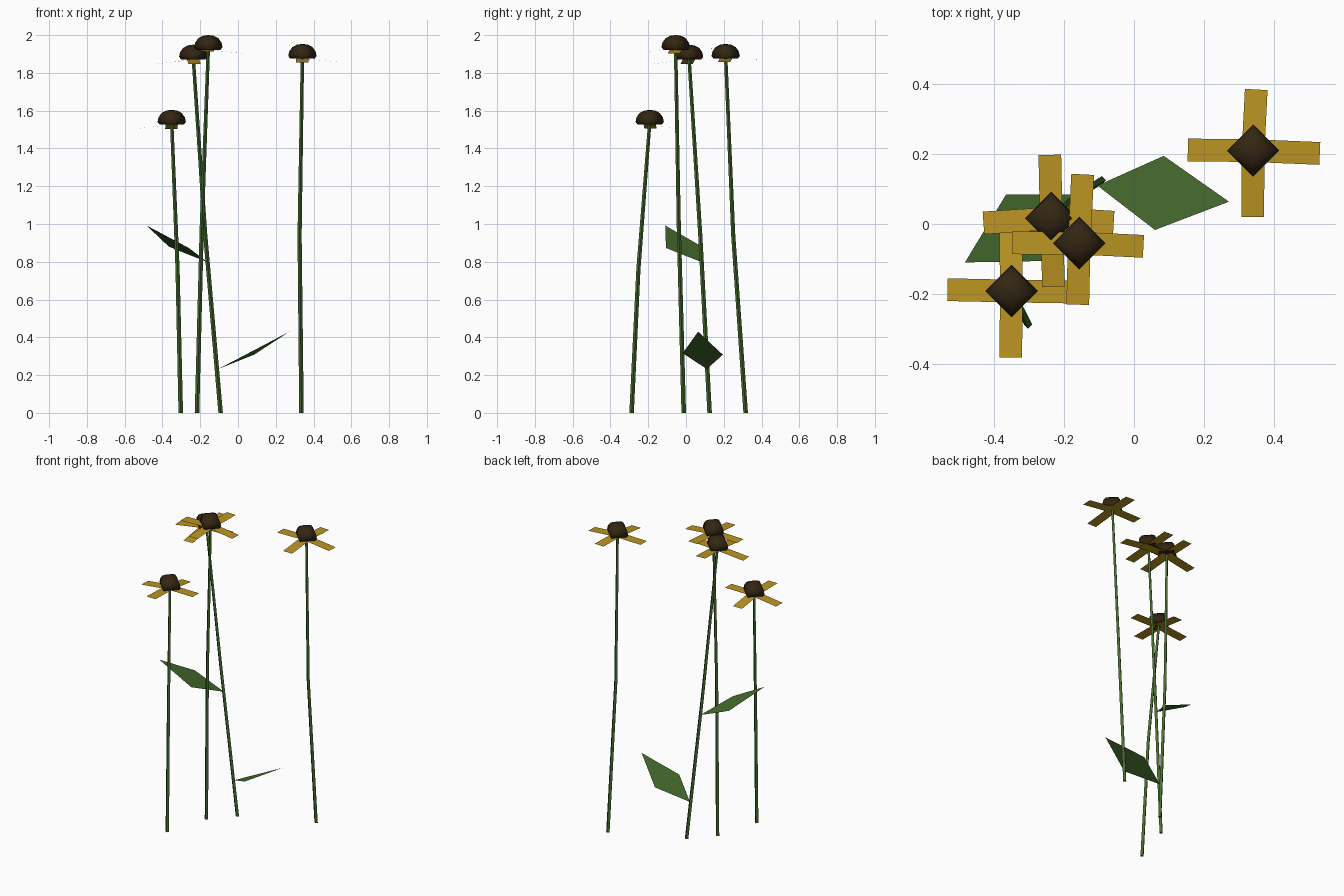
import bpy, bmesh, math
from mathutils import Vector

if "Cube" in bpy.data.objects:
    bpy.data.objects.remove(bpy.data.objects["Cube"])


def material(name, rgb):
    m = bpy.data.materials.new(name)
    m.diffuse_color = (*rgb, 1)
    m.use_nodes = True
    m.node_tree.nodes["Principled BSDF"].inputs["Base Color"].default_value = m.diffuse_color
    return m


GOLD = material("golden_yellow", (0.5, 0.3, 0.016))
GREEN = material("leaf_green", (0.06, 0.15, 0.027))
BROWN = material("dark_brown", (0.033, 0.019, 0.006))


def make(name, bm, mat):
    bmesh.ops.recalc_face_normals(bm, faces=bm.faces)
    me = bpy.data.meshes.new(name)
    bm.to_mesh(me)
    bm.free()
    me.materials.append(mat)
    ob = bpy.data.objects.new(name, me)
    bpy.context.collection.objects.link(ob)
    return ob


def loft(bm, rings, sides=4):
    """Skin square rings, given as (centre, radius), and close both ends."""
    loops = []
    for c, r in rings:
        angles = [2 * math.pi * i / sides for i in range(sides)]
        loops.append([bm.verts.new(Vector(c) + Vector((r * math.cos(a), r * math.sin(a), 0)))
                      for a in angles])
    for a, b in zip(loops, loops[1:]):
        for i in range(sides):
            j = (i + 1) % sides
            bm.faces.new((a[i], a[j], b[j], b[i]))
    bm.faces.new(loops[0])
    bm.faces.new(loops[-1])


def stem(name, points):
    bm = bmesh.new()
    loft(bm, [(p, r) for p, r in zip(points, (0.012, 0.011, 0.009))])
    make(name, bm, GREEN)


def head(name, c):
    # four-sided rounded seed dome
    profile = [(0.064, 0), (0.075, 0.014), (0.07, 0.038), (0.054, 0.061), (0.03, 0.074), (0.004, 0.078)]
    bm = bmesh.new()
    loft(bm, [(c + Vector((0, 0, z)), r) for r, z in profile])
    ob = make(name, bm, BROWN)
    for p in ob.data.polygons:
        p.use_smooth = p.normal.z > -0.9


def petals(name, c, tips):
    # flat strips from the centre out to each tip
    bm = bmesh.new()
    for t in tips:
        t = Vector(t)
        d = t - c
        side = Vector((-d.y, d.x, 0)).normalized() * 0.0325
        quad = (c - side, t - side, t + side, c + side)
        bm.faces.new([bm.verts.new(v) for v in quad])
    make(name, bm, GOLD)


def leaf(name, points):
    bm = bmesh.new()
    bm.faces.new([bm.verts.new(p) for p in points])
    make(name, bm, GREEN)


# head centre, stem base, stem bend, petal tips (left, right, front, back)
flowers = {
    "short": ((-0.351, -0.192, 1.526), (-0.303, -0.288, 0), (-0.32, -0.252, 0.76),
              [(-0.534, -0.188, 1.505), (-0.165, -0.195, 1.526),
               (-0.353, -0.382, 1.53), (-0.353, -0.02, 1.503)]),
    "tall": ((-0.157, -0.055, 1.922), (-0.217, -0.012, 0), (-0.192, -0.038, 0.98),
             [(-0.349, -0.054, 1.917), (0.027, -0.064, 1.903),
              (-0.161, -0.231, 1.912), (-0.147, 0.142, 1.928)]),
    "leafy": ((-0.237, 0.016, 1.871), (-0.092, 0.125, 0), (-0.174, 0.075, 0.95),
              [(-0.431, 0.003, 1.847), (-0.058, 0.005, 1.874),
               (-0.23, -0.18, 1.847), (-0.241, 0.198, 1.88)]),
    "right": ((0.341, 0.21, 1.875), (0.336, 0.316, 0), (0.326, 0.25, 0.94),
              [(0.154, 0.212, 1.872), (0.532, 0.202, 1.858),
               (0.34, 0.02, 1.855), (0.35, 0.385, 1.872)]),
}
for key, (c, base, bend, tips) in flowers.items():
    c = Vector(c)
    stem(key + "_stem", [base, bend, c + Vector((0, 0, 0.01))])
    head(key + "_seed_head", c)
    petals(key + "_petals", c, tips)

# diamond leaves growing from the leafy stem
leaf("lower_leaf", [(-0.105, 0.11, 0.232), (0.06, -0.017, 0.316), (0.272, 0.064, 0.43), (0.085, 0.195, 0.308)])
leaf("upper_leaf", [(-0.16, 0.085, 0.797), (-0.26, -0.106, 0.873), (-0.484, -0.11, 0.992), (-0.366, 0.085, 0.88)])
